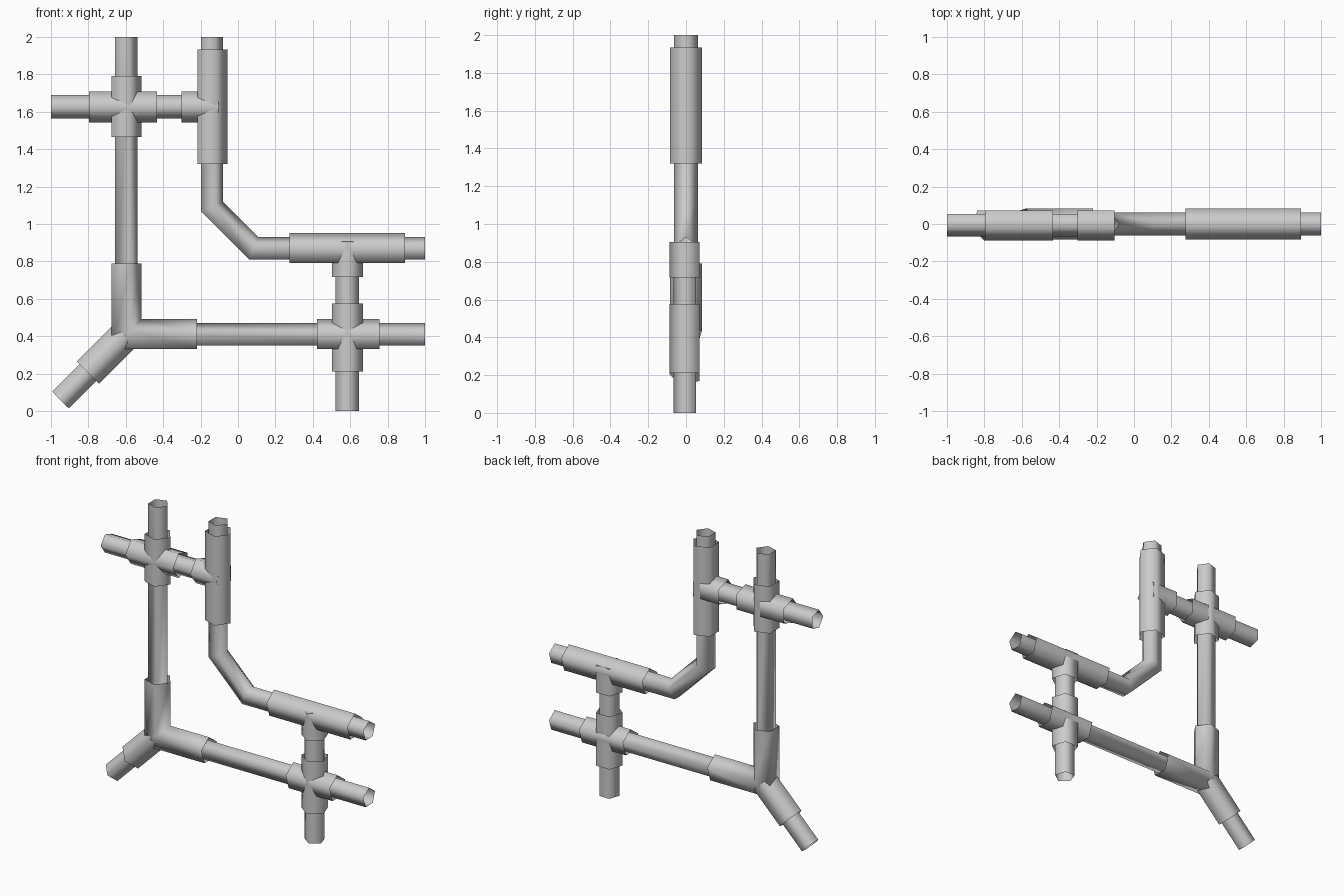
import bpy, bmesh, math
from mathutils import Vector

if "Cube" in bpy.data.objects:
    bpy.data.objects.remove(bpy.data.objects["Cube"])

SIDES = 5
PIPE_R, SLEEVE_R = 0.066, 0.088
Y = Vector((0, 1, 0))


def tube(name, path, r, point_front):
    """Open five-sided tube with mitred bends along (x, z) points.
    point_front: profile corner faces the front, otherwise it lies in the pipe plane."""
    pts = [Vector((x, 0, z)) for x, z in path]
    dirs = [(b - a).normalized() for a, b in zip(pts, pts[1:])]
    normals = [Vector((-d.z, 0, d.x)) for d in dirs]
    bm = bmesh.new()
    rings = []
    for i, p in enumerate(pts):
        n1, n2 = normals[max(i - 1, 0)], normals[min(i, len(normals) - 1)]
        m = (n1 + n2) / (1 + n1.dot(n2))
        ring = []
        for k in range(SIDES):
            a = 2 * math.pi * k / SIDES
            c, s = r * math.cos(a), r * math.sin(a)
            ring.append(bm.verts.new(p + (m * s - Y * c if point_front else m * c + Y * s)))
        rings.append(ring)
    for a, b in zip(rings, rings[1:]):
        for k in range(SIDES):
            j = (k + 1) % SIDES
            bm.faces.new((b[k], b[j], a[j], a[k])).smooth = True
    mesh = bpy.data.meshes.new(name)
    bm.to_mesh(mesh)
    bm.free()
    obj = bpy.data.objects.new(name, mesh)
    bpy.context.collection.objects.link(obj)
    return obj


# Axis positions of the pipe runs
LX, LZ = -0.604, 0.404      # outer corner run
IX, IZ = -0.145, 0.864      # inner bent run
UZ, DX = 1.626, 0.585       # upper and lower cross links

# Pipes
tube("outer_pipe", [(LX, 2), (LX, LZ), (1, LZ)], PIPE_R, False)
tube("inner_pipe", [(IX, 2), (IX, 1.09), (0.081, IZ), (1, IZ)], PIPE_R, False)
tube("diagonal_pipe", [(LX, LZ), (-0.949, 0.059)], PIPE_R, True)
tube("upper_link_pipe", [(-1, UZ), (IX, UZ)], PIPE_R, True)
tube("lower_link_pipe", [(DX, IZ), (DX, 0)], PIPE_R, True)

# Three-way corner fitting
tube("corner_fitting", [(LX, 0.79), (LX, LZ), (-0.22, LZ)], SLEEVE_R, False)
tube("corner_fitting_branch", [(LX, LZ), (-0.802, 0.206)], SLEEVE_R, True)

# Cross fittings
tube("upper_cross_vertical", [(LX, 1.79), (LX, 1.465)], SLEEVE_R, False)
tube("upper_cross_horizontal", [(-0.797, UZ), (-0.433, UZ)], SLEEVE_R, True)
tube("lower_cross_horizontal", [(0.422, LZ), (0.757, LZ)], SLEEVE_R, False)
tube("lower_cross_vertical", [(DX, 0.576), (DX, 0.212)], SLEEVE_R, True)

# Tee fittings
tube("upper_tee", [(IX, 1.934), (IX, 1.32)], SLEEVE_R, False)
tube("upper_tee_branch", [(-0.303, UZ), (IX + 0.042, UZ)], SLEEVE_R, True)
tube("lower_tee", [(0.275, IZ), (0.892, IZ)], SLEEVE_R, False)
tube("lower_tee_branch", [(DX, IZ + 0.042), (DX, 0.716)], SLEEVE_R, True)
